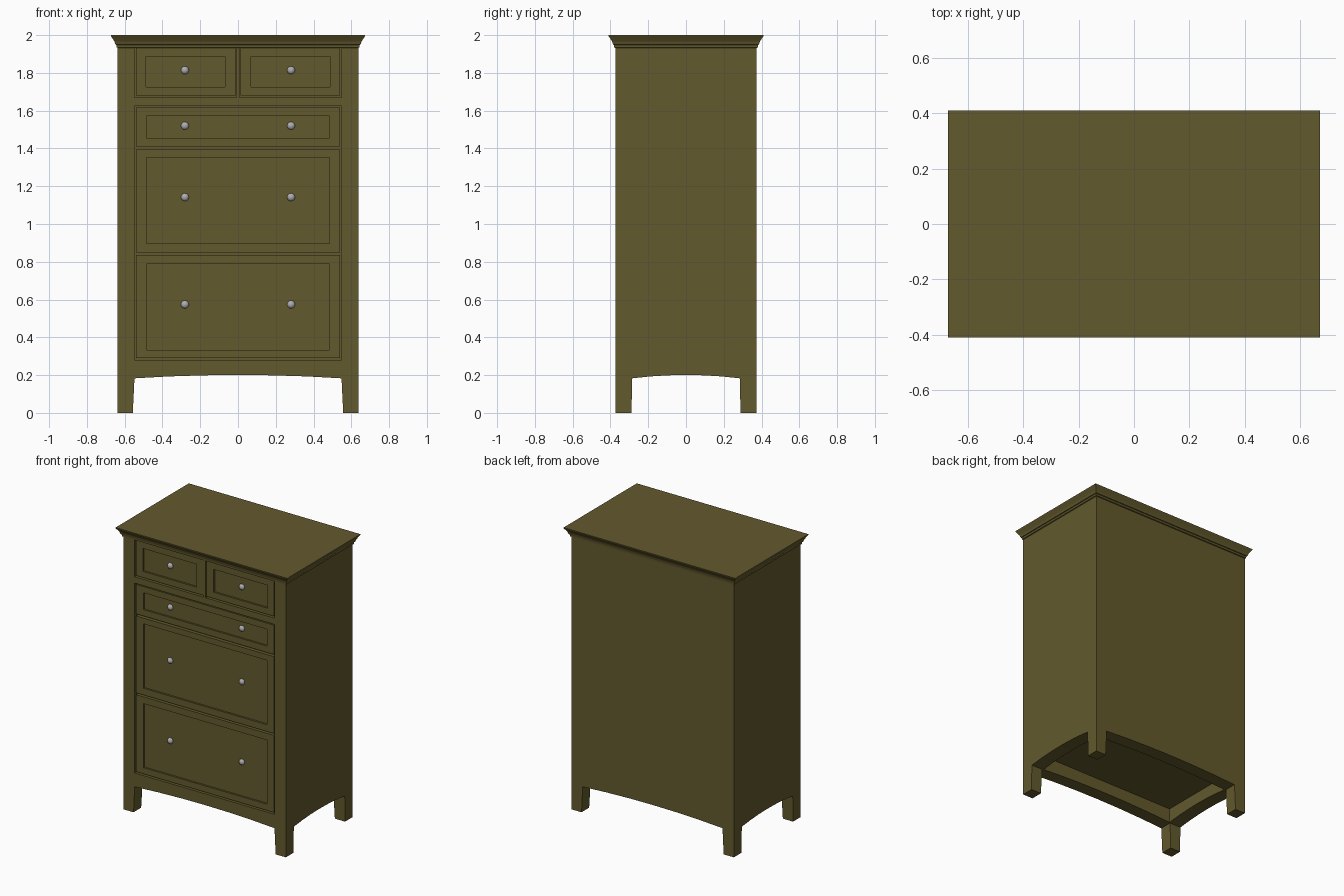
import bpy, bmesh, math
from mathutils import Matrix

if "Cube" in bpy.data.objects:
    bpy.data.objects.remove(bpy.data.objects["Cube"])

HX, HY, TOP = 0.637, 0.374, 1.94     # body half width, half depth, height


def material(name, rgb):
    m = bpy.data.materials.new(name)
    m.diffuse_color = (*rgb, 1)
    m.use_nodes = True
    m.node_tree.nodes["Principled BSDF"].inputs["Base Color"].default_value = m.diffuse_color
    return m


WOOD = material("olive wood", (0.123, 0.100, 0.026))
METAL = material("grey metal", (0.42, 0.42, 0.44))


def make_object(name, bm, mat):
    bmesh.ops.recalc_face_normals(bm, faces=bm.faces)
    me = bpy.data.meshes.new(name)
    bm.to_mesh(me)
    bm.free()
    me.materials.append(mat)
    ob = bpy.data.objects.new(name, me)
    bpy.context.collection.objects.link(ob)
    return ob


def box_bm(x0, x1, y0, y1, z0, z1):
    bm = bmesh.new()
    bmesh.ops.create_cube(bm, size=1)
    for v in bm.verts:
        v.co = (x1 if v.co.x > 0 else x0, y1 if v.co.y > 0 else y0, z1 if v.co.z > 0 else z0)
    return bm


def arch_bm(foot, shoulder, along_x):
    """Prism of the arched opening between two legs."""
    n = 6
    pts = [(-foot, -0.02)]
    for i in range(n + 1):
        t = -1 + 2 * i / n
        pts.append((t * shoulder, 0.183 + 0.018 * (1 - t * t)))
    pts.append((foot, -0.02))
    bm = bmesh.new()
    face = bm.faces.new([bm.verts.new((u, -1, z)) for u, z in pts])
    ext = bmesh.ops.extrude_face_region(bm, geom=[face])["geom"]
    bmesh.ops.translate(bm, vec=(0, 2, 0), verts=[g for g in ext if isinstance(g, bmesh.types.BMVert)])
    if along_x:
        bmesh.ops.rotate(bm, verts=bm.verts, matrix=Matrix.Rotation(math.pi / 2, 3, 'Z'))
    return bm


# Body with legs, hollow underside and drawer openings
body = make_object("body_with_legs", box_bm(-HX, HX, -HY, HY, 0, TOP), WOOD)
DEPTH = -HY + 0.03
cutters = [
    arch_bm(0.558, 0.548, False),
    arch_bm(0.289, 0.285, True),
    box_bm(-0.54, 0.54, -0.28, 0.28, -0.05, 0.285),
    box_bm(-0.549, 0.549, -1, DEPTH, 0.281, 1.626),
    box_bm(-0.549, -0.008, -1, DEPTH, 1.671, 1.936),
    box_bm(0.008, 0.549, -1, DEPTH, 1.671, 1.936),
]
for bm in cutters:
    cutter = make_object("cutter", bm, WOOD)
    cutter.hide_render = True
    mod = body.modifiers.new("cut", 'BOOLEAN')
    mod.operation, mod.solver, mod.object = 'DIFFERENCE', 'EXACT', cutter
    bpy.context.view_layer.objects.active = body
    bpy.ops.object.modifier_apply(modifier=mod.name)
    bpy.data.objects.remove(cutter)

# Cornice: stacked rings stepping outward
bm = bmesh.new()
rings = []
for out, z in [(0, 1.932), (0.006, 1.935), (0.007, 1.948), (0.012, 1.95),
               (0.017, 1.966), (0.027, 1.982), (0.035, 1.994), (0.036, 2.0)]:
    x, y = HX + out, HY + out
    rings.append([bm.verts.new((sx * x, sy * y, z)) for sx, sy in ((-1, -1), (1, -1), (1, 1), (-1, 1))])
for a, b in zip(rings, rings[1:]):
    for i in range(4):
        j = (i + 1) % 4
        bm.faces.new((a[i], a[j], b[j], b[i]))
bm.faces.new(rings[0])
bm.faces.new(rings[-1])
make_object("cornice_top", bm, WOOD)


# Drawers with a sunken front panel
FRONT = -HY + 0.005
SINK = 0.013


def drawer(name, x0, x1, z0, z1, px0, px1, pz0, pz1):
    bm = box_bm(x0, x1, FRONT, DEPTH + 0.01, z0, z1)
    bm.normal_update()
    face = min(bm.faces, key=lambda f: f.calc_center_median().y)
    bmesh.ops.inset_individual(bm, faces=[face], thickness=0.02)
    cx, cz = (x0 + x1) / 2, (z0 + z1) / 2
    for v in face.verts:
        v.co.x = px1 if v.co.x > cx else px0
        v.co.z = pz1 if v.co.z > cz else pz0
    face = bmesh.ops.extrude_discrete_faces(bm, faces=[face])["faces"][0]
    bmesh.ops.translate(bm, vec=(0, SINK, 0), verts=face.verts)
    make_object(name, bm, WOOD)


drawer("top_left_drawer", -0.541, -0.012, 1.680, 1.936, -0.488, -0.068, 1.724, 1.886)
drawer("top_right_drawer", 0.012, 0.541, 1.680, 1.936, 0.068, 0.488, 1.724, 1.886)
for name, z0, z1, pz0, pz1 in [("second_drawer", 1.409, 1.617, 1.454, 1.573),
                               ("third_drawer", 0.849, 1.394, 0.897, 1.353),
                               ("bottom_drawer", 0.290, 0.836, 0.334, 0.788)]:
    drawer(name, -0.541, 0.541, z0, z1, -0.484, 0.484, pz0, pz1)

# Round knobs, two per row
for row, z in enumerate((1.814, 1.52, 1.142, 0.574)):
    for side, x in (("left", -0.281), ("right", 0.281)):
        bm = bmesh.new()
        bmesh.ops.create_uvsphere(bm, u_segments=16, v_segments=10, radius=0.021)
        bmesh.ops.scale(bm, vec=(1, 0.85, 1), verts=bm.verts)
        for f in bm.faces:
            f.smooth = True
        bmesh.ops.translate(bm, vec=(x, FRONT + SINK, z), verts=bm.verts)
        make_object(f"{side}_knob_row_{row + 1}", bm, METAL)
